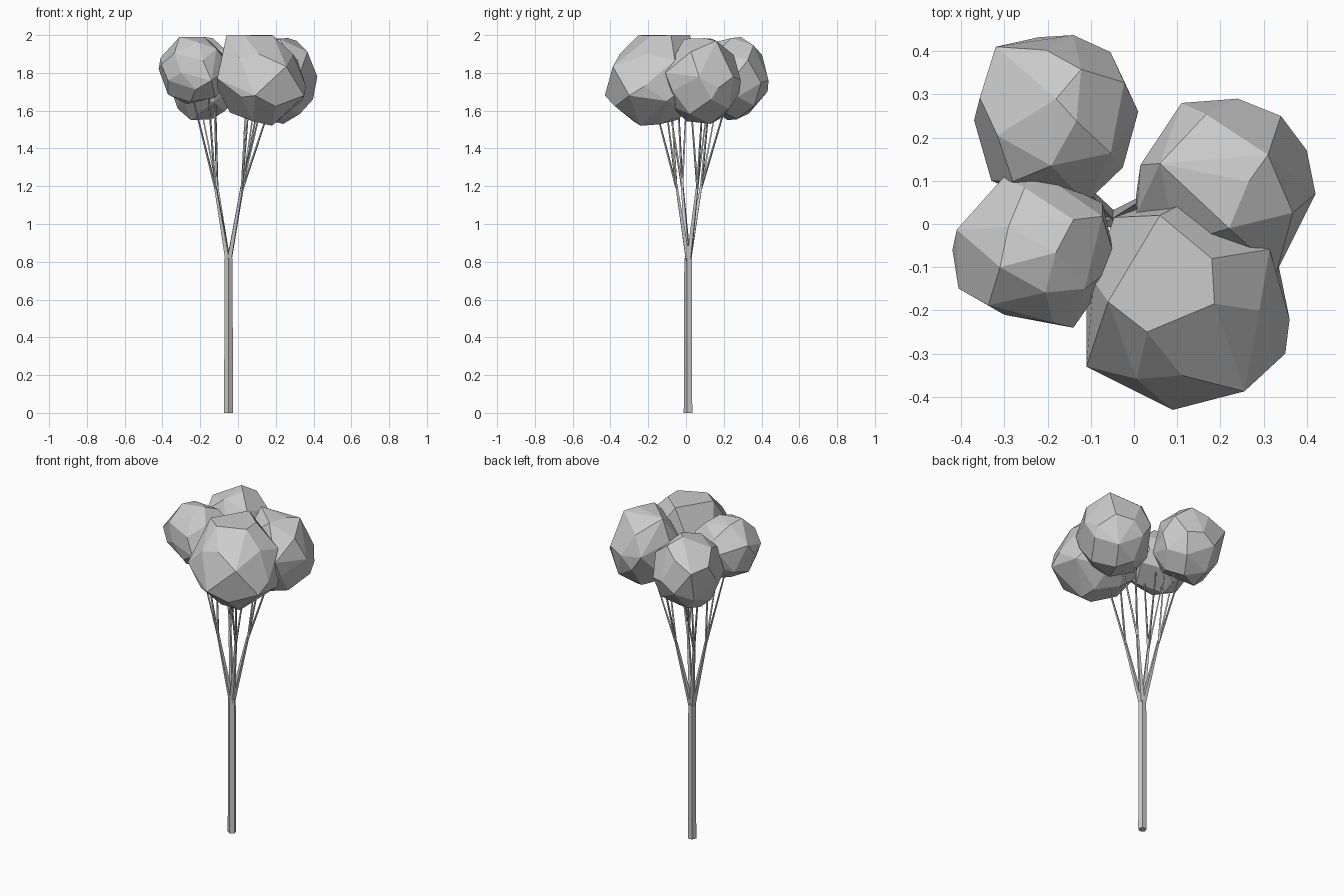
import bpy, bmesh, math, random
from mathutils import Vector

random.seed(4)
cube = bpy.data.objects.get("Cube")
if cube:
    bpy.data.objects.remove(cube, do_unlink=True)

grey = bpy.data.materials.new("plain grey")
grey.use_nodes = True
colour = (0.6, 0.6, 0.6, 1)
grey.diffuse_color = colour
grey.node_tree.nodes["Principled BSDF"].inputs["Base Color"].default_value = colour


def finish(bm, name):
    bmesh.ops.recalc_face_normals(bm, faces=bm.faces)
    mesh = bpy.data.meshes.new(name)
    bm.to_mesh(mesh)
    bm.free()
    mesh.materials.append(grey)
    obj = bpy.data.objects.new(name, mesh)
    bpy.context.collection.objects.link(obj)
    return obj


def stick(name, start, end, r1, r2, sides=4):
    """Tapered rod between two points."""
    axis = end - start
    bm = bmesh.new()
    bmesh.ops.create_cone(bm, cap_ends=True, segments=sides,
                          radius1=r1, radius2=r2, depth=axis.length)
    obj = finish(bm, name)
    obj.location = (start + end) / 2
    obj.rotation_euler = axis.to_track_quat("Z", "Y").to_euler()
    return obj


def crown(name, low, high, corners, count=30):
    """Faceted leaf clump: evenly spread points, some pulled to corners, wrapped."""
    low, high = Vector(low), Vector(high)
    centre, radius = (low + high) / 2, (high - low) / 2
    points = []
    for i in range(count):
        z = 1 - 2 * (i + 0.5) / count
        ring = math.sqrt(1 - z * z)
        turn = i * math.pi * (3 - math.sqrt(5)) + random.uniform(-0.2, 0.2)
        unit = Vector((ring * math.cos(turn), ring * math.sin(turn), z))
        unit *= random.uniform(1.0, 1.05)
        points.append(centre + unit * radius)
    free = list(range(count))
    for corner in corners:
        target = Vector(corner) / 100
        nearest = min(free, key=lambda k: (points[k] - target).length)
        points[nearest] = target
        free.remove(nearest)
    # keep every point inside the clump's box, which flattens the top slightly
    for p in points:
        for a in range(3):
            p[a] = min(max(p[a], low[a]), high[a])
    bm = bmesh.new()
    for p in points:
        bm.verts.new(p)
    bmesh.ops.convex_hull(bm, input=bm.verts)
    loose = [v for v in bm.verts if not v.link_faces]
    bmesh.ops.delete(bm, geom=loose, context="VERTS")
    bmesh.ops.dissolve_limit(bm, angle_limit=math.radians(11),
                             verts=bm.verts, edges=bm.edges)
    finish(bm, name)
    return centre


# Leaf clumps: name, box, corners in hundredths, elbow of the limb below
clumps = [
    ("back_right", (-.375, .05, 1.55), (.01, .437, 1.99),
     [(-32, 41, 184), (-14, 44, 176), (1, 26, 178), (-37, 24, 176),
      (-18, 29, 199), (-11, 5, 178), (-33, 10, 175), (-25, 22, 155)],
     (-.11, .08, 1.2)),
    ("front_right", (-.423, -.24, 1.635), (-.04, .113, 1.99),
     [(-42, -6, 182), (-30, 11, 184), (-31, -10, 199), (-30, -21, 180),
      (-14, -24, 176), (-37, -16, 176), (-27, -6, 163), (-14, 1, 196)],
     (-.12, -.02, 1.2)),
    ("front_left", (-.11, -.435, 1.52), (.36, .08, 2),
     [(9, -43, 168), (-11, -33, 177), (11, -35, 190), (29, -20, 190),
      (18, -8, 200), (6, 2, 200), (3, -25, 200), (-6, -18, 200),
      (35, -30, 168), (18, -24, 152), (36, -22, 173)],
     (.02, -.05, 1.2)),
    ("back_left", (0, -.11, 1.53), (.423, .29, 1.99),
     [(42, 7, 178), (33, -11, 180), (24, 29, 176), (11, 28, 178),
      (40, 17, 172), (31, 16, 197), (22, -1, 198), (6, 14, 198),
      (24, 13, 153), (34, 25, 178)],
     (.025, .06, 1.2)),
]

# Trunk
fork = Vector((-.05, .013, .82))
trunk = stick("trunk", Vector((fork.x, fork.y, 0)), fork, .025, .022, 5)

# Limbs, each splitting into three twigs that run into a clump
for name, low, high, corners, elbow in clumps:
    centre = crown("leaf_clump_" + name, low, high, corners)
    elbow = Vector(elbow)
    stick("limb_" + name, fork - Vector((0, 0, .03)), elbow, .016, .008)
    middle = elbow.lerp(centre, 0.6)
    middle.z = 1.7
    for i in range(3):
        turn = math.tau * i / 3 + elbow.x * 9
        tip = middle + Vector((math.cos(turn), math.sin(turn), 0)) * .06
        stick(f"twig_{name}_{i}", elbow - Vector((0, 0, .01)), tip, .0065, .004)
